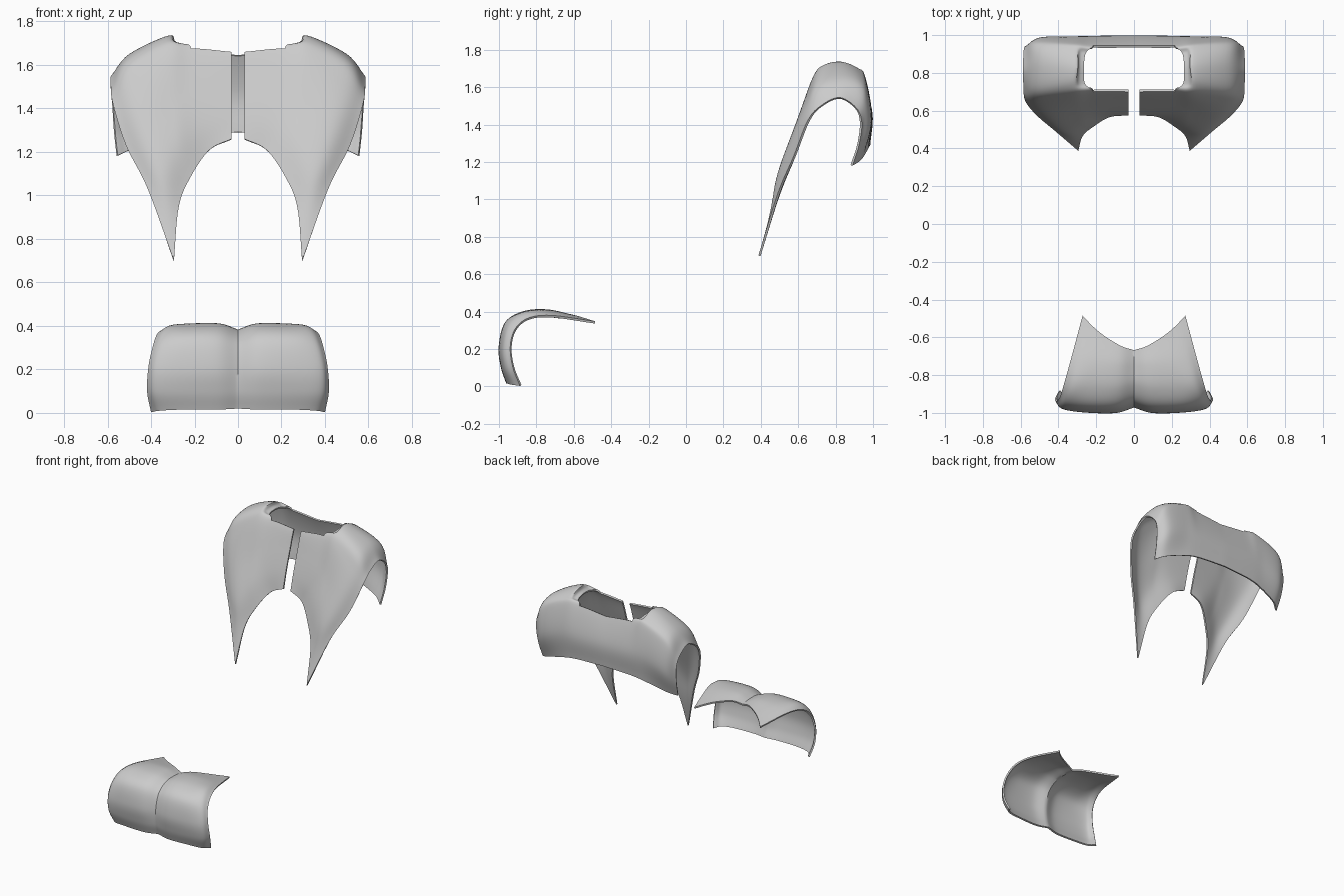
import bpy, bmesh
from mathutils import Vector


def spline(points, steps):
    # Catmull-Rom curve through the points
    p = [Vector(q) for q in points]
    p = [2 * p[0] - p[1]] + p + [2 * p[-1] - p[-2]]
    out = []
    for k in range(1, len(p) - 2):
        a, b, c, d = p[k - 1:k + 3]
        for s in range(steps):
            t = s / steps
            out.append(0.5 * (2 * b + (c - a) * t + (2 * a - 5 * b + 4 * c - d) * t * t
                              + (3 * b - a - 3 * c + d) * t ** 3))
    return out + [p[-2]]


def shell(name, rows, hole=None, steps=7, thickness=0.012):
    # Smooth sheet through rows of points, mirrored in x and thickened inward
    lines = [spline(r, steps) for r in rows]
    cols = [spline(c, steps) for c in zip(*lines)]
    bm = bmesh.new()
    grid = [[bm.verts.new(v) for v in c] for c in cols]
    for j in range(len(grid) - 1):
        for i in range(len(grid[0]) - 1):
            if hole and j < hole[0] * steps and hole[1] * steps <= i < hole[2] * steps:
                continue
            bm.faces.new((grid[j][i], grid[j + 1][i], grid[j + 1][i + 1], grid[j][i + 1]))
    bmesh.ops.delete(bm, geom=[v for v in bm.verts if not v.link_faces], context='VERTS')
    mesh = bpy.data.meshes.new(name)
    bm.to_mesh(mesh)
    bm.free()
    ob = bpy.data.objects.new(name, mesh)
    bpy.context.collection.objects.link(ob)
    mirror = ob.modifiers.new("mirror", 'MIRROR')
    mirror.merge_threshold = 0.002
    solid = ob.modifiers.new("thickness", 'SOLIDIFY')
    solid.thickness = thickness
    solid.offset = -1
    bpy.ops.object.select_all(action='DESELECT')
    bpy.context.view_layer.objects.active = ob
    ob.select_set(True)
    for m in ("mirror", "thickness"):
        bpy.ops.object.modifier_apply(modifier=m)
    bpy.ops.object.shade_smooth_by_angle(angle=0.6)
    return ob


# Upper vest: front panel rows, from pointed lower arch up to the neckline
front = [
    [(.03, .575, 1.26), (.13, .565, 1.21), (.215, .515, 1.09), (.272, .465, .95), (.295, .387, .70)],
    [(.03, .61, 1.39), (.185, .58, 1.325), (.28, .525, 1.22), (.355, .48, 1.10), (.415, .49, 1.03)],
    [(.03, .655, 1.53), (.21, .63, 1.49), (.31, .595, 1.42), (.435, .555, 1.31), (.515, .575, 1.23)],
    [(.03, .70, 1.66), (.215, .70, 1.675), (.32, .675, 1.645), (.49, .64, 1.51), (.575, .65, 1.42)],
]
# Shoulder rows, first point spans the open neck
shoulder = [
    [(.03, .745, 1.69), (.26, .745, 1.695), (.33, .735, 1.715), (.51, .705, 1.61), (.585, .72, 1.50)],
    [(0, .83, 1.70), (.265, .83, 1.70), (.315, .83, 1.735), (.50, .83, 1.65), (.587, .82, 1.545)],
    [(0, .905, 1.68), (.255, .905, 1.685), (.32, .92, 1.70), (.51, .93, 1.62), (.585, .91, 1.49)],
]
# Back band rows, from neckline to lower hem
back = [
    [(0, .945, 1.645), (.215, .945, 1.665), (.32, .96, 1.65), (.51, .97, 1.55), (.578, .94, 1.41)],
    [(0, .997, 1.46), (.21, .995, 1.46), (.33, .993, 1.45), (.50, .985, 1.38), (.57, .925, 1.29)],
    [(0, .985, 1.29), (.22, .978, 1.28), (.34, .967, 1.258), (.49, .935, 1.21), (.558, .89, 1.18)],
]
shell("vest", front + shoulder + back, hole=(1, 3, 7))

# Lower curved guard: rows from front hem over the top to the two rear points
guard = [
    [(0, -.94, .02), (.10, -.96, .015), (.26, -.955, .015), (.36, -.935, .01), (.40, -.887, .003)],
    [(0, -.965, .10), (.10, -.988, .10), (.27, -.985, .10), (.38, -.968, .10), (.418, -.925, .10)],
    [(0, -.97, .21), (.10, -1, .21), (.26, -.997, .21), (.375, -.978, .21), (.412, -.94, .21)],
    [(0, -.935, .32), (.10, -.965, .34), (.25, -.965, .34), (.35, -.945, .33), (.392, -.915, .305)],
    [(0, -.85, .375), (.09, -.87, .40), (.23, -.87, .40), (.32, -.86, .395), (.37, -.845, .365)],
    [(0, -.755, .383), (.08, -.75, .41), (.20, -.74, .41), (.285, -.73, .40), (.335, -.72, .38)],
    [(0, -.668, .375), (.07, -.645, .39), (.16, -.59, .38), (.22, -.54, .365), (.272, -.485, .348)],
]
shell("lower_guard", guard)
